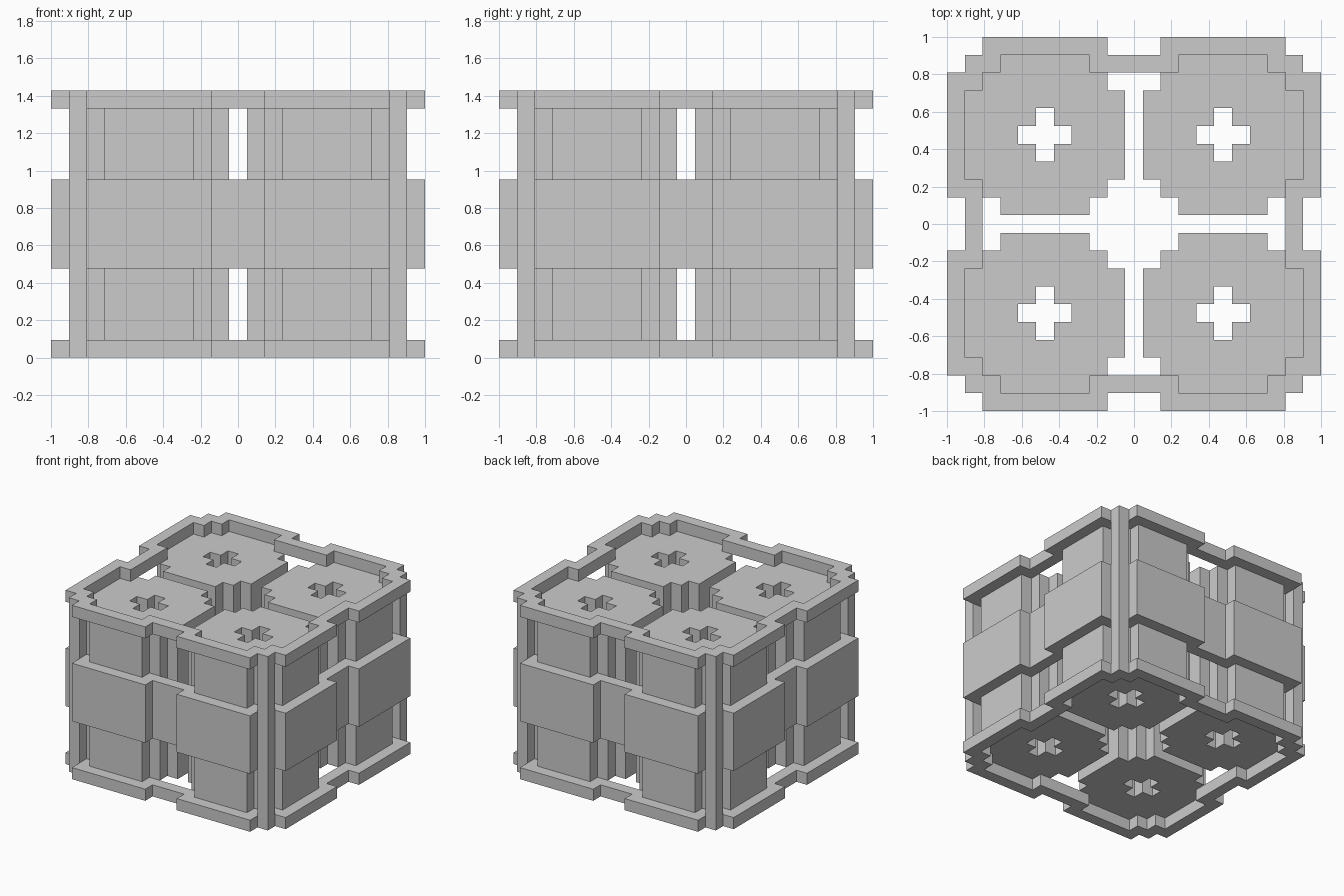
import bpy
import bmesh
from mathutils import Vector

cube = bpy.data.objects.get("Cube")
if cube:
    bpy.data.objects.remove(cube, do_unlink=True)

U = 2 / 21  # one grid cell of the blocky design


def full_loop(quadrant):
    """Repeat a quarter outline clockwise around the origin."""
    points, quarter = [], list(quadrant)
    for _ in range(4):
        points += quarter
        quarter = [(y, -x) for x, y in quarter]
    return points


def extruded(name, loops, z0, z1, center=(0, 0)):
    """Fill the outlines (later ones are holes) and extrude from z0 to z1."""
    bm = bmesh.new()
    edges = []
    for loop in loops:
        verts = [bm.verts.new(((x + center[0]) * U, (y + center[1]) * U, z0 * U))
                 for x, y in loop]
        edges += [bm.edges.new((a, b)) for a, b in zip(verts, verts[1:] + verts[:1])]
    bmesh.ops.triangle_fill(bm, edges=edges, use_beauty=True, normal=(0, 0, 1))
    result = bmesh.ops.extrude_face_region(bm, geom=bm.faces[:], use_keep_orig=True)
    top = [v for v in result["geom"] if isinstance(v, bmesh.types.BMVert)]
    bmesh.ops.translate(bm, verts=top, vec=Vector((0, 0, (z1 - z0) * U)))
    bmesh.ops.recalc_face_normals(bm, faces=bm.faces[:])
    mesh = bpy.data.meshes.new(name)
    bm.to_mesh(mesh)
    bm.free()
    obj = bpy.data.objects.new(name, mesh)
    bpy.context.collection.objects.link(obj)
    return obj


# Quarter outlines in grid cells
band_outer = full_loop([(1.5, 9.5), (1.5, 10.5), (8.5, 10.5), (8.5, 9.5), (9.5, 9.5),
                        (9.5, 8.5), (10.5, 8.5), (10.5, 1.5), (9.5, 1.5)])
band_inner = full_loop([(2.5, 8.5), (2.5, 9.5), (7.5, 9.5), (7.5, 8.5), (8.5, 8.5),
                        (8.5, 7.5), (9.5, 7.5), (9.5, 2.5), (8.5, 2.5)])
column_outer = full_loop([(2.5, 4.5), (2.5, 3.5), (3.5, 3.5), (3.5, 2.5), (4.5, 2.5)])
cross_hole = full_loop([(0.5, 1.5), (0.5, 0.5), (1.5, 0.5)])
post_square = full_loop([(0.5, 0.5)])

# Three bands wrapped around the bundle
for label, z0, z1 in (("bottom", 0, 1), ("middle", 5, 10), ("top", 14, 15)):
    extruded(label + "_band", [band_outer, band_inner], z0, z1)

# Four hollow columns, with corner posts joining the bands
for y_name, sy in (("front", -1), ("back", 1)):
    for x_name, sx in (("left", 1), ("right", -1)):
        corner = f"{y_name}_{x_name}"
        extruded(corner + "_column", [column_outer, cross_hole], 1, 14, (5 * sx, 5 * sy))
        for level, z0, z1 in (("lower", 1, 5), ("upper", 10, 14)):
            extruded(f"{corner}_{level}_post", [post_square], z0, z1, (9 * sx, 9 * sy))
